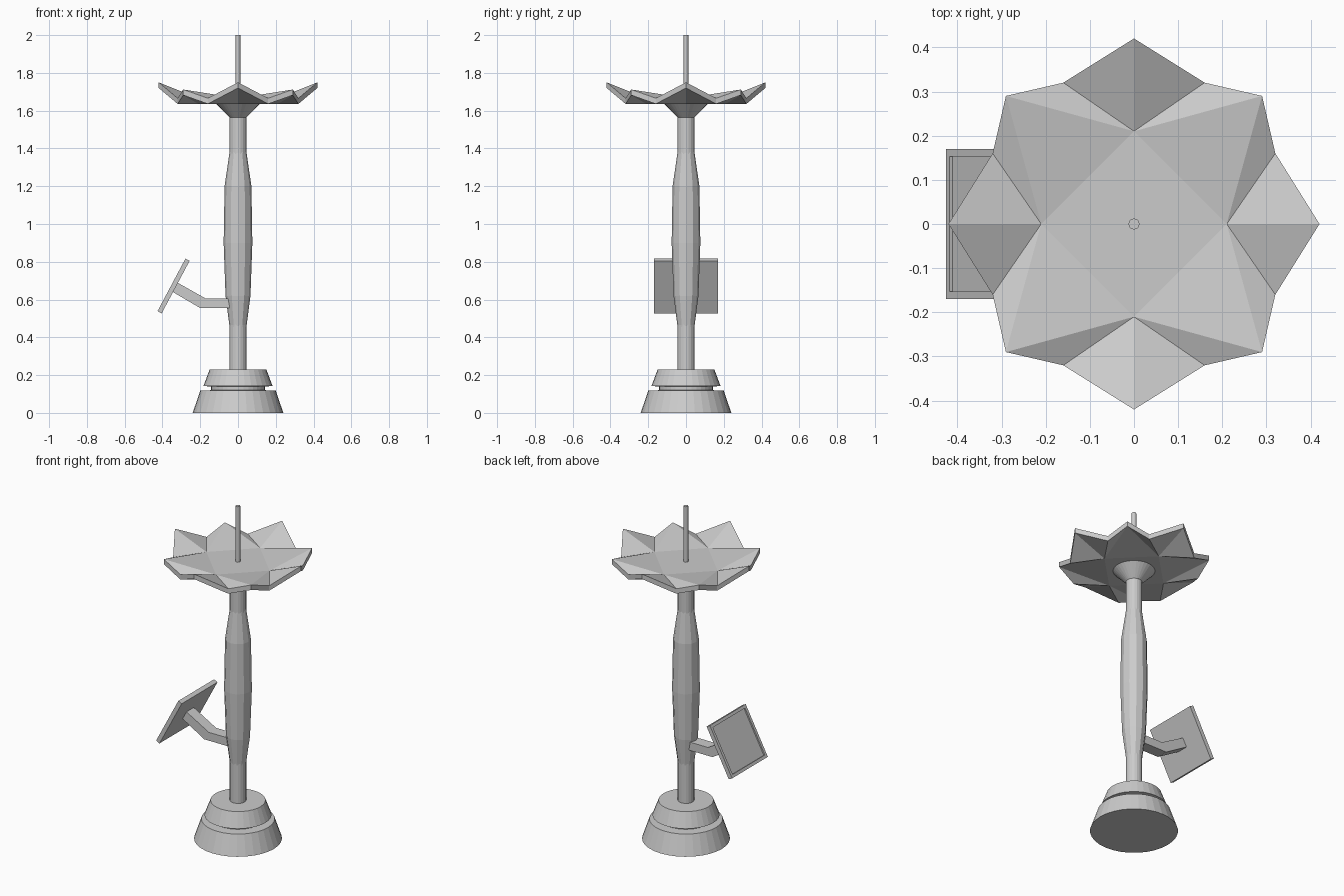
import bpy, bmesh
from math import sin, cos, pi, radians
from mathutils import Matrix, Vector

if "Cube" in bpy.data.objects:
    bpy.data.objects.remove(bpy.data.objects["Cube"])


def finish(name, bm):
    bmesh.ops.recalc_face_normals(bm, faces=bm.faces)
    mesh = bpy.data.meshes.new(name)
    bm.to_mesh(mesh)
    bm.free()
    ob = bpy.data.objects.new(name, mesh)
    bpy.context.collection.objects.link(ob)
    return ob


def lathe(name, profile, sides):
    """Closed turned solid from (radius, z) pairs."""
    bm = bmesh.new()
    rings = [[bm.verts.new((r * cos(2 * pi * i / sides), r * sin(2 * pi * i / sides), z))
              for i in range(sides)] for r, z in profile]
    for a, b in zip(rings, rings[1:]):
        for i in range(sides):
            j = (i + 1) % sides
            bm.faces.new((a[i], a[j], b[j], b[i]))
    bm.faces.new(rings[0][::-1])
    bm.faces.new(rings[-1])
    return finish(name, bm)


# Stepped base, pole, swollen grip, dish support and top spike
lathe("base", [(0.24, 0), (0.2, 0.118), (0.143, 0.12), (0.143, 0.14),
               (0.183, 0.142), (0.15, 0.23)], 32)
lathe("pole", [(0.045, 0.22), (0.045, 1.58)], 20)
lathe("grip", [(0.044, 0.45), (0.066, 0.62), (0.076, 0.9), (0.071, 1.2), (0.045, 1.38)], 12)
lathe("dish_support", [(0.045, 1.565), (0.142, 1.664)], 32)
lathe("spike", [(0.0125, 1.65), (0.0125, 2.0)], 12)

# Eight-pointed dish: flat centre, folded-up petals, constant vertical thickness
bm = bmesh.new()
Z = 1.666
centre = bm.verts.new((0, 0, Z))
inner, tip, va, diag, vb = [], [], [], [], []
for q in range(4):
    rot = Matrix.Rotation(q * pi / 2, 3, 'Z')
    for group, co in ((inner, (0.21, 0, Z)), (tip, (0.42, 0, 1.75)), (va, (0.32, 0.16, Z)),
                      (diag, (0.29, 0.29, 1.712)), (vb, (0.16, 0.32, Z))):
        group.append(bm.verts.new(rot @ Vector(co)))
for q in range(4):
    n = (q + 1) % 4
    for f in ((centre, inner[q], inner[n]), (inner[q], diag[q], inner[n]),
              (inner[q], tip[q], va[q]), (inner[q], va[q], diag[q]),
              (inner[n], diag[q], vb[q]), (inner[n], vb[q], tip[n])):
        bm.faces.new(f)
ext = bmesh.ops.extrude_face_region(bm, geom=bm.faces[:], use_keep_orig=True)
low = [v for v in ext["geom"] if isinstance(v, bmesh.types.BMVert)]
bmesh.ops.translate(bm, verts=low, vec=(0, 0, -0.03))
finish("petal_dish", bm)

# Bent bracket arm: side profile extruded across y
bm = bmesh.new()
profile = [(-0.03, 0.555), (-0.2, 0.555), (-0.35, 0.643), (-0.325, 0.692),
           (-0.17, 0.605), (-0.03, 0.605)]
face = bm.faces.new([bm.verts.new((x, -0.035, z)) for x, z in profile])
ext = bmesh.ops.extrude_face_region(bm, geom=[face], use_keep_orig=True)
bmesh.ops.translate(bm, vec=(0, 0.07, 0),
                    verts=[v for v in ext["geom"] if isinstance(v, bmesh.types.BMVert)])
finish("bracket_arm", bm)

# Tilted panel with a shallow recessed face
bm = bmesh.new()
bmesh.ops.create_cube(bm, size=1, matrix=Matrix.Diagonal((0.025, 0.34, 0.315, 1)))
front = min(bm.faces, key=lambda f: f.calc_center_median().x)
bmesh.ops.inset_region(bm, faces=[front], thickness=0.025)
ext = bmesh.ops.extrude_discrete_faces(bm, faces=[front])
bmesh.ops.translate(bm, verts=ext["faces"][0].verts[:], vec=(0.008, 0, 0))
panel = finish("panel", bm)
panel.location = (-0.341, 0, 0.672)
panel.rotation_euler = (0, radians(28), 0)
